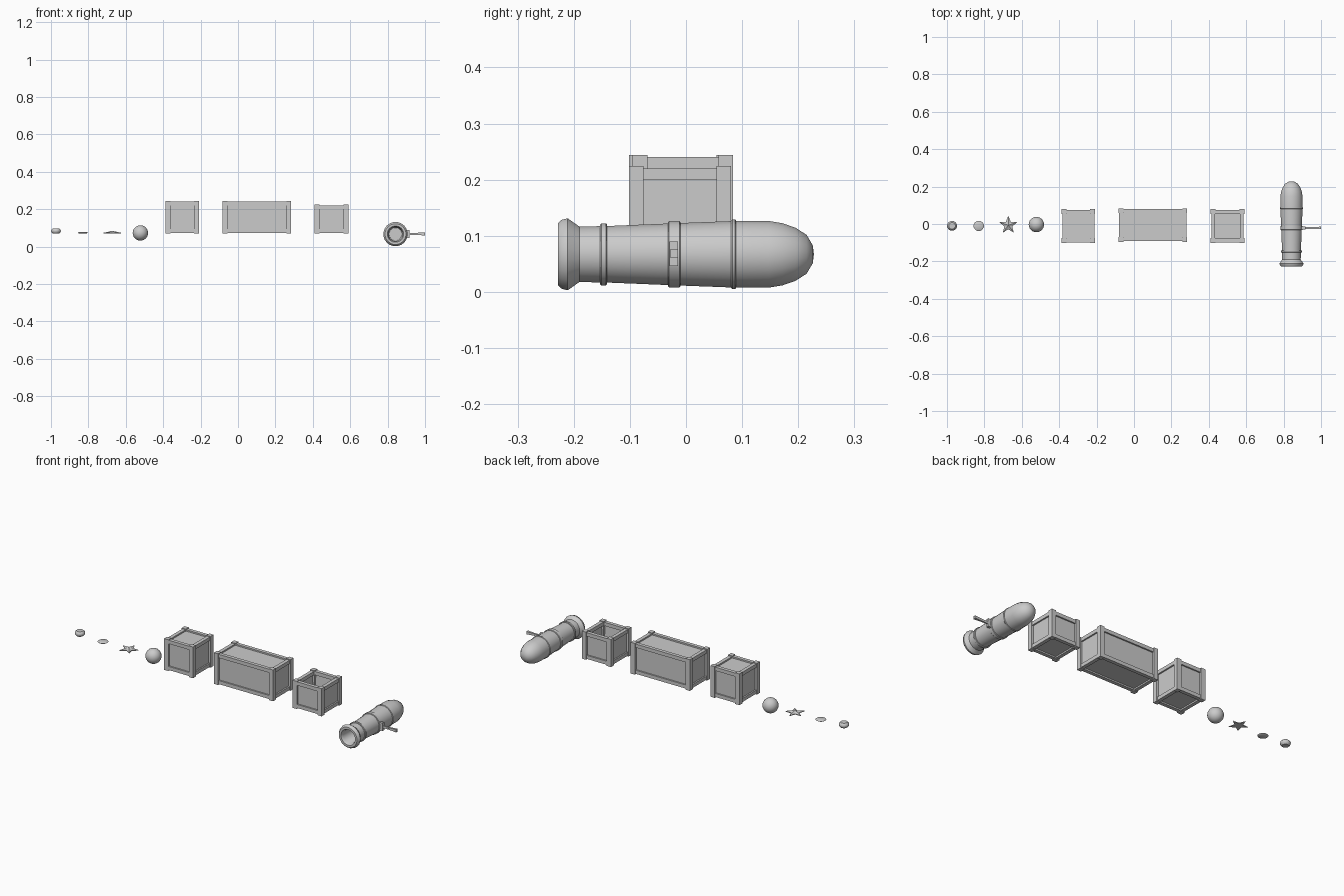
import bpy, bmesh
from math import sin, cos, pi, radians

if "Cube" in bpy.data.objects:
    bpy.data.objects.remove(bpy.data.objects["Cube"])


def finish(name, bm, smooth=None, loc=(0, 0, 0)):
    bmesh.ops.recalc_face_normals(bm, faces=bm.faces)
    me = bpy.data.meshes.new(name)
    bm.to_mesh(me)
    bm.free()
    ob = bpy.data.objects.new(name, me)
    bpy.context.collection.objects.link(ob)
    ob.location = loc
    if smooth:
        bpy.ops.object.select_all(action='DESELECT')
        ob.select_set(True)
        bpy.context.view_layer.objects.active = ob
        bpy.ops.object.shade_smooth_by_angle(angle=radians(smooth))
    return ob


def add_box(bm, lo, hi):
    vs = bmesh.ops.create_cube(bm, size=1)['verts']
    for v in vs:
        v.co = [(lo[i] + hi[i]) / 2 + v.co[i] * (hi[i] - lo[i]) for i in range(3)]
    return vs


def lathe(name, profile, axis, segs, loc, smooth=35):
    """Revolve (radius, distance) points round y or z."""
    bm = bmesh.new()
    rings = []
    for r, d in profile:
        n = 1 if r == 0 else segs
        ring = []
        for k in range(n):
            a = 2 * pi * (k + 0.5) / segs
            p = (r * cos(a), d, r * sin(a)) if axis == 'y' else (r * cos(a), r * sin(a), d)
            ring.append(bm.verts.new(p))
        rings.append(ring)
    for a, b in zip(rings, rings[1:]):
        for k in range(segs):
            quad = [a[k % len(a)], a[(k + 1) % len(a)], b[(k + 1) % len(b)], b[k % len(b)]]
            bm.faces.new(list(dict.fromkeys(quad)))
    return finish(name, bm, smooth, loc)


def crate(name, x0, x1, y0, y1, z0, z1, is_open=False):
    post, rail, gap, inset = 0.026, 0.02, 0.004, 0.012
    # corner posts
    bm = bmesh.new()
    for x in (x0, x1 - post):
        for y in (y0, y1 - post):
            add_box(bm, (x, y, z0), (x + post, y + post, z1))
    finish(name + "_posts", bm)
    # top and bottom rails, slightly behind the posts
    bm = bmesh.new()
    for z in (z0 + gap, z1 - gap - rail):
        for y in (y0 + gap, y1 - gap - rail):
            add_box(bm, (x0 + post, y, z), (x1 - post, y + rail, z + rail))
        for x in (x0 + gap, x1 - gap - rail):
            add_box(bm, (x, y0 + post, z), (x + rail, y1 - post, z + rail))
    finish(name + "_rails", bm)
    # recessed body, hollow for the open crate
    bm = bmesh.new()
    top = z1 - gap - (rail / 2 if is_open else 0.008)
    vs = add_box(bm, (x0 + inset, y0 + inset, z0 + inset), (x1 - inset, y1 - inset, top))
    if is_open:
        lid = max(bm.faces, key=lambda f: f.calc_center_median().z)
        bmesh.ops.inset_individual(bm, faces=[lid], thickness=0.012)
        for v in lid.verts:
            v.co.z = z0 + inset + 0.01
    finish(name + "_body", bm)


crate("square_crate", -0.387, -0.208, -0.102, 0.08, 0.069, 0.244)
crate("long_crate", -0.083, 0.284, -0.095, 0.084, 0.069, 0.244)
crate("open_crate", 0.41, 0.59, -0.102, 0.08, 0.069, 0.224, True)

# cannon barrel: rear dome, tapered tube, flared muzzle, bore
CX, CZ = 0.842, 0.067
lathe("cannon_barrel", [
    (0, 0.228), (0.016, 0.226), (0.035, 0.215), (0.048, 0.195), (0.056, 0.172),
    (0.06, 0.148), (0.06, 0.085), (0.056, -0.02), (0.051, -0.14), (0.050, -0.19),
    (0.065, -0.211), (0.062, -0.222), (0.056, -0.228), (0.044, -0.228),
    (0.038, -0.215), (0.034, -0.06), (0, -0.06)], 'y', 20, (CX, 0, CZ))

# cannon bands
for i, (y, w, r) in enumerate([(-0.147, 0.012, 0.056), (-0.021, 0.022, 0.060), (0.085, 0.009, 0.063)]):
    b, h = 0.002, w / 2
    lathe(f"cannon_band_{i + 1}", [(r - 0.012, y - h), (r - b, y - h), (r, y - h + b),
          (r, y + h - b), (r - b, y + h), (r - 0.012, y + h)], 'y', 20, (CX, 0, CZ))

# side bracket and lever
bm = bmesh.new()
add_box(bm, (0.89, -0.029, 0.046), (0.917, -0.014, 0.090))
add_box(bm, (0.90, -0.026, 0.062), (0.95, -0.017, 0.074))
for v in add_box(bm, (0.95, -0.028, 0.060), (1.0, -0.014, 0.076)):
    if v.co.x < 0.96:
        v.co.y = -0.0215 + (v.co.y + 0.021) * 0.6
        v.co.z = 0.068 + (v.co.z - 0.068) * 0.7
finish("cannon_lever", bm)

# ball
bm = bmesh.new()
bmesh.ops.create_uvsphere(bm, u_segments=24, v_segments=14, radius=0.041)
finish("cannon_ball", bm, 60, (-0.522, -0.003, 0.073))

# star with raised centre
bm = bmesh.new()
ring = []
for k in range(10):
    a, r = pi / 2 + k * pi / 5, (0.05, 0.022)[k % 2]
    ring.append([bm.verts.new((r * cos(a), r * sin(a), z)) for z in (0, 0.004)])
peak = bm.verts.new((0, 0, 0.014))
bm.faces.new([p[0] for p in ring])
for k in range(10):
    a, b = ring[k], ring[(k + 1) % 10]
    bm.faces.new((a[0], b[0], b[1], a[1]))
    bm.faces.new((a[1], b[1], peak))
finish("star", bm, None, (-0.672, -0.006, 0.07))

# thin coin and rounded pellet
lathe("thin_disc", [(0, 0), (0.022, 0), (0.028, 0.004), (0.022, 0.008), (0, 0.008)],
      'z', 12, (-0.83, -0.01, 0.07))
lathe("pellet", [(0, 0), (0.018, 0), (0.025, 0.007), (0.027, 0.014), (0.025, 0.021),
      (0.018, 0.028), (0, 0.028)], 'z', 12, (-0.973, -0.01, 0.07))
